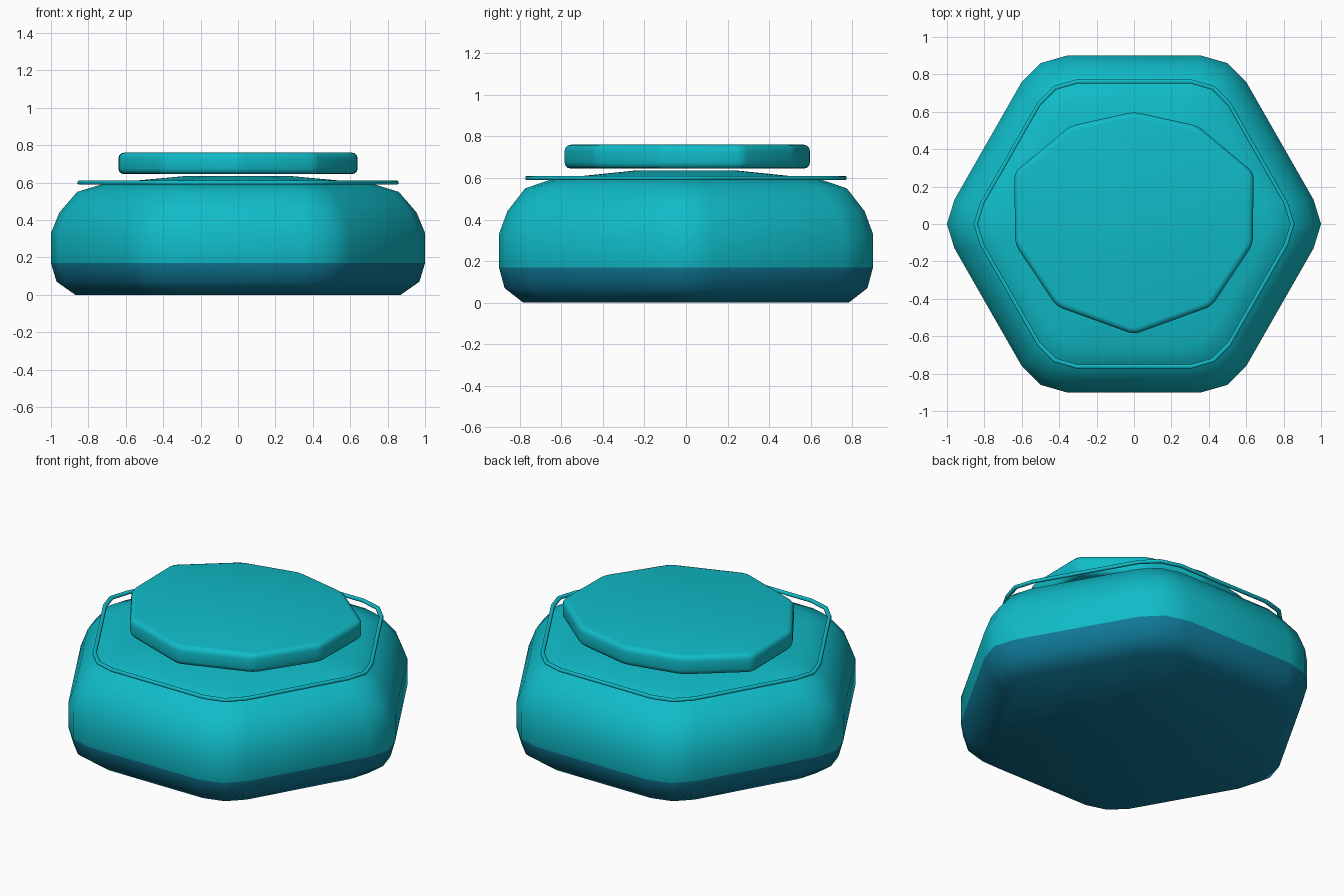
import bpy, bmesh, math
from mathutils import Vector

cube = bpy.data.objects.get("Cube")
if cube:
    bpy.data.objects.remove(cube, do_unlink=True)


def material(name, colour):
    mat = bpy.data.materials.new(name)
    mat.use_nodes = True
    mat.diffuse_color = (*colour, 1)
    mat.node_tree.nodes["Principled BSDF"].inputs["Base Color"].default_value = (*colour, 1)
    return mat


teal = material("teal", (0.005, 0.50, 0.58))
deep_blue = material("deep blue", (0.005, 0.19, 0.31))


def loft(name, rings, mats, closed=False):
    """Skin a list of equal-length point loops, capping the ends unless closed."""
    bm = bmesh.new()
    loops = [[bm.verts.new(p) for p in ring] for ring in rings]
    pairs = list(zip(loops, loops[1:]))
    if closed:
        pairs.append((loops[-1], loops[0]))
    else:
        bm.faces.new(loops[0])
        bm.faces.new(loops[-1])
    for a, b in pairs:
        n = len(a)
        for i in range(n):
            j = (i + 1) % n
            bm.faces.new((a[i], a[j], b[j], b[i]))
    bmesh.ops.recalc_face_normals(bm, faces=bm.faces)
    mesh = bpy.data.meshes.new(name)
    bm.to_mesh(mesh)
    bm.free()
    obj = bpy.data.objects.new(name, mesh)
    bpy.context.collection.objects.link(obj)
    for m in mats:
        mesh.materials.append(m)
    return obj


def smooth(obj, degrees):
    bpy.ops.object.select_all(action="DESELECT")
    obj.select_set(True)
    bpy.context.view_layer.objects.active = obj
    bpy.ops.object.shade_smooth_by_angle(angle=math.radians(degrees))


# Soft-cornered hexagon: three points on every corner
quarter = [(1.0, 0.0), (0.96, 0.13), (0.6, 0.76), (0.5, 0.86), (0.36, 0.9)]
half = quarter + [(-x, y) for x, y in reversed(quarter)]
hexagon = half + [(x, -y) for x, y in reversed(half[1:-1])]


def hex_ring(scale, z):
    return [(x * scale, y * scale, z) for x, y in hexagon]


# Body, rising from the base to a shallow domed top
profile = [(0.87, 0), (0.97, 0.07), (1, 0.17), (1, 0.33), (0.955, 0.44),
           (0.86, 0.55), (0.73, 0.59), (0.53, 0.612), (0.28, 0.635)]
body = loft("body", [hex_ring(s, z) for s, z in profile], [teal, deep_blue])
for face in body.data.polygons:
    face.material_index = 1 if face.center.z < 0.17 else 0
smooth(body, 60)

# Thin trim band around the shoulder
band = [(0.858, 0.594), (0.858, 0.606), (0.852, 0.61), (0.841, 0.61),
        (0.835, 0.606), (0.835, 0.594), (0.841, 0.59), (0.852, 0.59)]
smooth(loft("trim_band", [hex_ring(s, z) for s, z in band], [teal], closed=True), 60)

# Irregular lid plate floating just above the dome
side = [(0.34, 0.525), (0.64, 0.275), (0.635, -0.11), (0.415, -0.44)]
outline = [(0, 0.6)] + side + [(0, -0.59)] + [(-x, y) for x, y in reversed(side)]
lid = loft("lid", [[(x, y, z) for x, y in outline] for z in (0.645, 0.76)], [teal])
bm = bmesh.new()
bm.from_mesh(lid.data)
uprights = [e for e in bm.edges if abs(e.verts[0].co.z - e.verts[1].co.z) > 0.05]
bmesh.ops.bevel(bm, geom=uprights, offset=0.03, segments=2, profile=0.5, affect="EDGES")
rims = [e for e in bm.edges if abs(e.verts[0].co.z - e.verts[1].co.z) < 0.001]
bmesh.ops.bevel(bm, geom=rims, offset=0.03, segments=3, profile=0.5, affect="EDGES")
bm.to_mesh(lid.data)
bm.free()
smooth(lid, 50)
